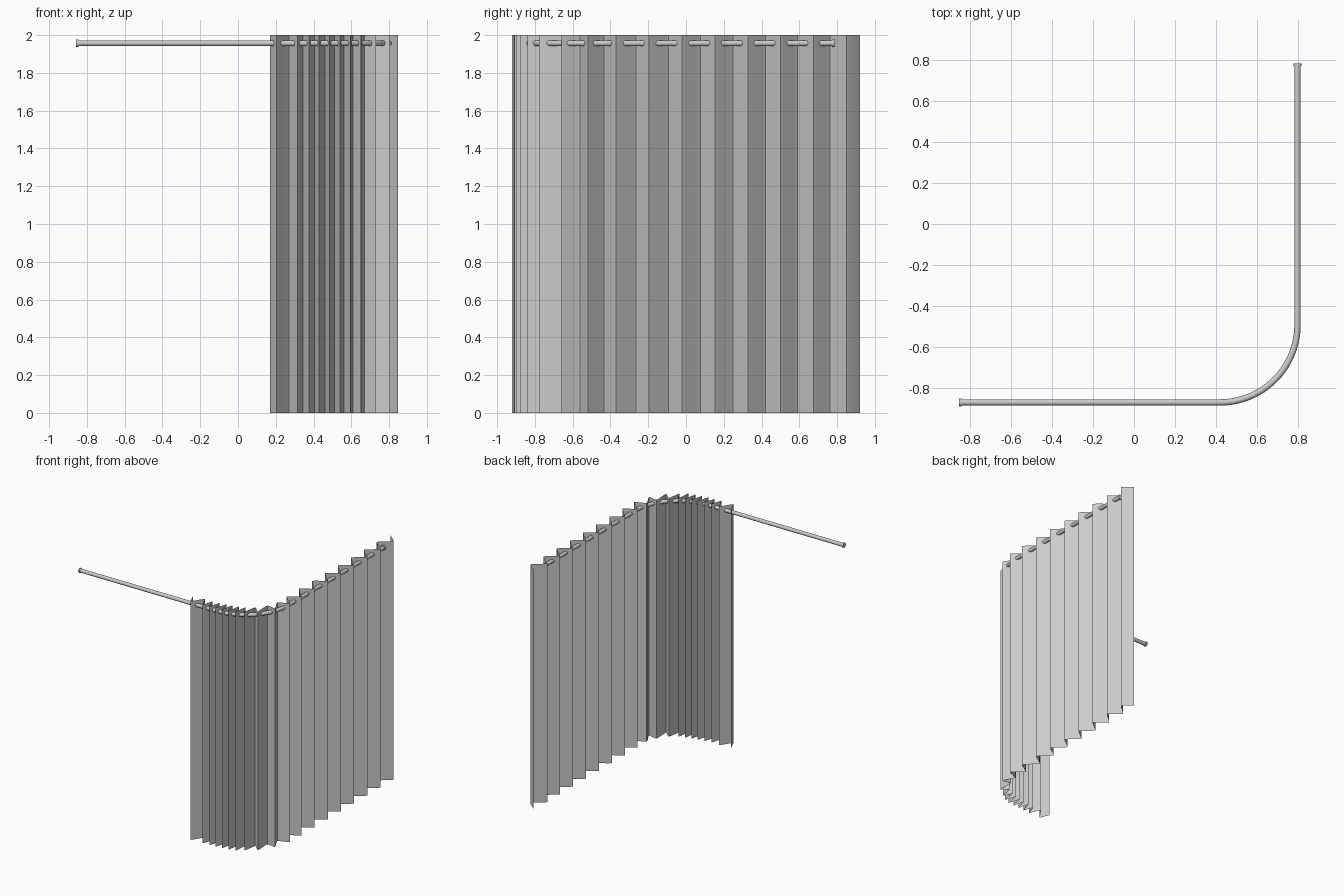
import bpy, math
from mathutils import Vector

if "Cube" in bpy.data.objects:
    bpy.data.objects.remove(bpy.data.objects["Cube"])

ROD_Z, ROD_Y, ROD_X = 1.957, -0.873, 0.80


def add_mesh(name, verts, faces, angle=40):
    me = bpy.data.meshes.new(name)
    me.from_pydata(verts, [], faces)
    me.update()
    ob = bpy.data.objects.new(name, me)
    bpy.context.collection.objects.link(ob)
    bpy.ops.object.select_all(action='DESELECT')
    bpy.context.view_layer.objects.active = ob
    ob.select_set(True)
    bpy.ops.object.shade_smooth_by_angle(angle=math.radians(angle))
    return ob


def tube(name, path, r, sides=16):
    """Round bar along a flat path of (x, y) points, with closed ends."""
    pts = [Vector((x, y, ROD_Z)) for x, y in path]
    verts, faces, n = [], [], len(pts)
    for i, p in enumerate(pts):
        t = (pts[min(i + 1, n - 1)] - pts[max(i - 1, 0)]).normalized()
        side = Vector((t.y, -t.x, 0))
        for k in range(sides):
            a = 2 * math.pi * k / sides
            verts.append(p + side * r * math.cos(a) + Vector((0, 0, r * math.sin(a))))
    for i in range(n - 1):
        for k in range(sides):
            a, b = i * sides + k, i * sides + (k + 1) % sides
            faces.append((a, b, b + sides, a + sides))
    faces.append(tuple(range(sides))[::-1])
    faces.append(tuple(range((n - 1) * sides, n * sides)))
    return add_mesh(name, verts, faces)


# Curtain rod: two straight runs joined by a rounded corner
R = 0.38
cx, cy = ROD_X - R, ROD_Y + R
corner = [(cx + R * math.sin(a), cy - R * math.cos(a))
          for a in (math.pi / 2 * i / 20 for i in range(21))]
tube("curtain_rod", [(-0.85, ROD_Y)] + corner + [(ROD_X, 0.78)], 0.0155)

# End caps
tube("rod_cap_front", [(-0.857, ROD_Y), (-0.845, ROD_Y)], 0.02)
tube("rod_cap_back", [(ROD_X, 0.773), (ROD_X, 0.785)], 0.02)

# Fold tips around the corner, inner and outer sides of the rod
inner = [(0.17, -0.84), (0.27, -0.825), (0.345, -0.83), (0.405, -0.82), (0.46, -0.81),
         (0.51, -0.80), (0.56, -0.785), (0.61, -0.77), (0.67, -0.73), (0.727, -0.65),
         (0.756, -0.56)]
outer = [(0.205, -0.92), (0.315, -0.917), (0.375, -0.915), (0.43, -0.911), (0.485, -0.907),
         (0.54, -0.90), (0.595, -0.88), (0.65, -0.84), (0.73, -0.777), (0.805, -0.66),
         (0.846, -0.52)]
# Even folds along the straight side
inner += [(0.752, -0.435 + 0.171 * k) for k in range(8)]
outer += [(0.848, -0.37 + 0.1743 * k) for k in range(8)]
tips = [Vector(p) for pair in zip(inner, outer) for p in pair] + [Vector((0.77, 0.92))]

# Curtain: pleated sheet with slightly rounded fold tips
line = []
for i in range(len(tips) - 1):
    a, b = tips[i], tips[i + 1]
    prev = tips[i - 1] if i else a
    nxt = tips[i + 2] if i + 2 < len(tips) else b
    line.append(a)
    line.append(a.lerp(b, 0.18) + (b - prev) * 0.02)
    line.append(a.lerp(b, 0.82) - (nxt - a) * 0.02)
line.append(tips[-1])

levels = [0, 0.5, 1.0, 1.5, 1.9, 2.0]
n = len(line)
verts = [(p.x, p.y, z) for z in levels for p in line]
faces = [(j * n + i, j * n + i + 1, (j + 1) * n + i + 1, (j + 1) * n + i)
         for j in range(len(levels) - 1) for i in range(n - 1)]
add_mesh("curtain", verts, faces, 80)
